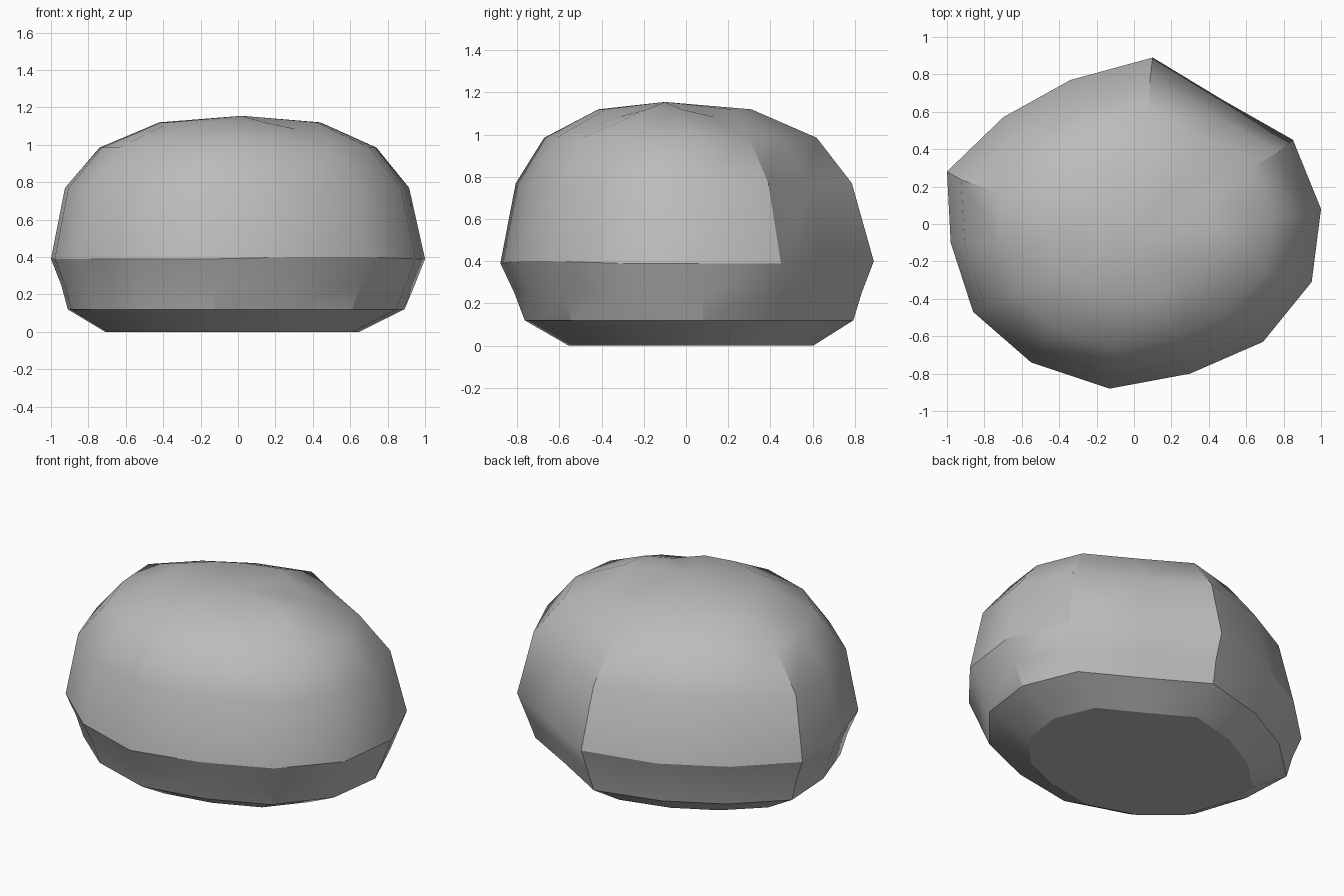
import bpy
import bmesh

cube = bpy.data.objects.get("Cube")
if cube:
    bpy.data.objects.remove(cube, do_unlink=True)

# Widest outline, counterclockwise from the back corner
OUTLINE = [(0.10, 0.89), (-0.34, 0.77), (-0.70, 0.57), (-1.0, 0.28), (-0.98, -0.10),
           (-0.86, -0.47), (-0.55, -0.74), (-0.13, -0.88), (0.30, -0.80), (0.69, -0.63),
           (0.95, -0.31), (1.0, 0.08), (0.85, 0.45), (0.48, 0.66)]
COUNT = len(OUTLINE)

# Levels: height, x scale, x offset, y scale, y offset
LEVELS = [(0.0, 0.68, -0.03, 0.655, 0.02), (0.12, 0.90, -0.01, 0.88, 0.01),
          (0.25, 0.945, 0.0, 0.93, 0.005), (0.39, 1.0, 0.0, 1.0, 0.0),
          (0.77, 0.92, -0.005, 0.90, -0.015), (0.985, 0.74, 0.0, 0.73, -0.03),
          (1.12, 0.43, 0.01, 0.41, -0.055)]
BASE, RIM, WAIST, SHOULDER, CROWN = 0, 1, 3, 5, 6
BACK_CORNER, RIGHT_CORNER, LEFT_CORNER = 0, 3, 12
CHIPPED = (9, 12)

bm = bmesh.new()
rings = []
for level, (z, sx, ox, sy, oy) in enumerate(LEVELS):
    ring = []
    for i, (x, y) in enumerate(OUTLINE):
        height = z
        if level == CROWN and i in CHIPPED:
            height -= 0.035
        if level == WAIST and i in (0, 8, 9):
            height += 0.01
        ring.append(bm.verts.new((x * sx + ox, y * sy + oy, height)))
    rings.append(ring)
apex = bm.verts.new((0.02, -0.10, 1.155))

# Body bands, flat underside and crown fan
for low, high in zip(rings, rings[1:]):
    for i in range(COUNT):
        j = (i + 1) % COUNT
        bm.faces.new((low[i], low[j], high[j], high[i]))
bm.faces.new(rings[BASE][::-1])
for i in range(COUNT):
    bm.faces.new((rings[CROWN][i], rings[CROWN][(i + 1) % COUNT], apex))

for face in bm.faces:
    face.smooth = True


def crease(a, b):
    bm.edges.get((a, b)).smooth = False


# Hard ridges around the base, rim and waist; the waist fades on the back left facet
for level in (BASE, RIM, WAIST):
    for i in range(COUNT):
        if level != WAIST or i < LEFT_CORNER:
            crease(rings[level][i], rings[level][(i + 1) % COUNT])

# Hard upright ridges at the three corners and short ones on the lower band
for i in (BACK_CORNER, RIGHT_CORNER, LEFT_CORNER):
    for level in range(WAIST, SHOULDER):
        crease(rings[level][i], rings[level + 1][i])
for i in (BACK_CORNER, RIGHT_CORNER):
    for level in range(RIM, WAIST):
        crease(rings[level][i], rings[level + 1][i])
for i in (7, 9, 11):
    crease(rings[RIM][i], rings[RIM + 1][i])

bmesh.ops.recalc_face_normals(bm, faces=bm.faces)
mesh = bpy.data.meshes.new("boulder")
bm.to_mesh(mesh)
bm.free()

# Plain grey stone
stone = bpy.data.materials.new("grey_stone")
stone.use_nodes = True
colour = (0.5, 0.5, 0.5, 1.0)
stone.diffuse_color = colour
stone.node_tree.nodes["Principled BSDF"].inputs["Base Color"].default_value = colour
mesh.materials.append(stone)

boulder = bpy.data.objects.new("boulder", mesh)
bpy.context.collection.objects.link(boulder)
